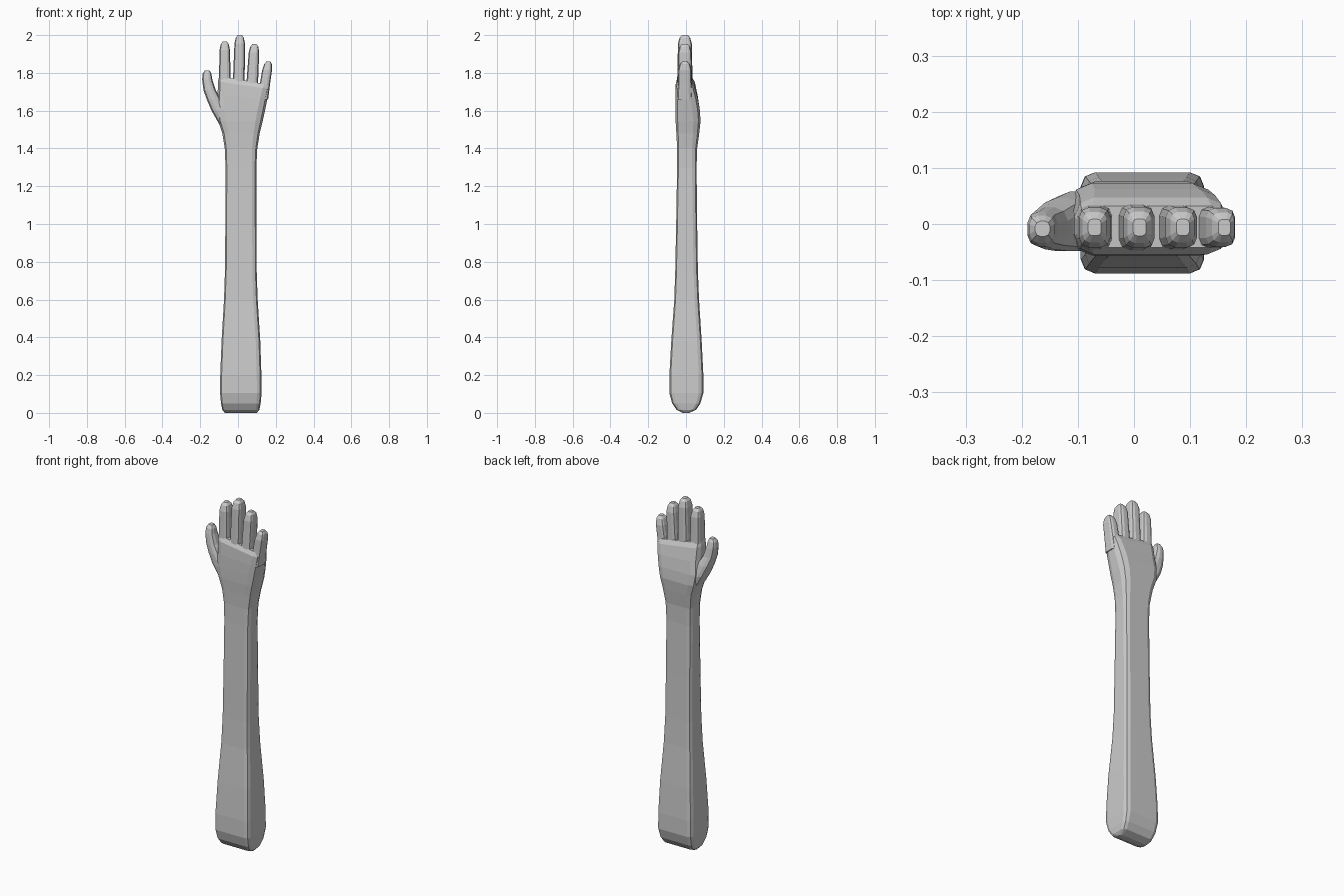
import bpy, bmesh, math

grey = bpy.data.materials.new("plain grey")
grey.diffuse_color = (0.6, 0.6, 0.6, 1)


def ring(xl, xr, yf, yb, zl, zr, c):
    """Rounded rectangle, its height sloping from the left to the right."""
    pts = []
    for sx, sy, start in ((1, -1, 270), (1, 1, 0), (-1, 1, 90), (-1, -1, 180)):
        cx = (xr - c) if sx > 0 else (xl + c)
        cy = (yb - c) if sy > 0 else (yf + c)
        for k in range(3):
            a = math.radians(start + 45 * k)
            x, y = cx + c * math.cos(a), cy + c * math.sin(a)
            pts.append((x, y, zl + (zr - zl) * (x - xl) / (xr - xl)))
    return pts


def loft(name, rings):
    """Skin a stack of rings into a closed solid."""
    bm = bmesh.new()
    loops = [[bm.verts.new(p) for p in ring(*r)] for r in rings]
    n = len(loops[0])
    for a, b in zip(loops, loops[1:]):
        for i in range(n):
            j = (i + 1) % n
            bm.faces.new((a[i], a[j], b[j], b[i]))
    bm.faces.new(loops[0][::-1])
    bm.faces.new(loops[-1])
    bmesh.ops.recalc_face_normals(bm, faces=bm.faces[:])
    me = bpy.data.meshes.new(name)
    bm.to_mesh(me)
    bm.free()
    me.materials.append(grey)
    ob = bpy.data.objects.new(name, me)
    bpy.context.collection.objects.link(ob)
    return ob


# Arm and palm: left, right, front, back, left height, right height, corner
arm = loft("arm_and_hand", [
    (-.070, .100, -.016, .016, .000, .000, .012),
    (-.083, .113, -.050, .053, .016, .016, .020),
    (-.090, .120, -.073, .076, .050, .050, .022),
    (-.095, .125, -.088, .092, .105, .105, .025),
    (-.094, .124, -.088, .092, .200, .200, .025),
    (-.087, .118, -.078, .083, .380, .380, .024),
    (-.074, .104, -.062, .069, .600, .600, .023),
    (-.069, .099, -.057, .063, .750, .750, .023),
    (-.067, .098, -.052, .059, 1.00, 1.00, .023),
    (-.066, .097, -.047, .056, 1.30, 1.30, .024),
    (-.070, .102, -.047, .059, 1.40, 1.40, .027),
    (-.083, .115, -.051, .070, 1.48, 1.48, .033),
    (-.105, .131, -.055, .077, 1.545, 1.545, .038),
    (-.115, .144, -.056, .073, 1.605, 1.605, .040),
    (-.108, .156, -.056, .062, 1.680, 1.665, .038),
    (-.106, .165, -.054, .047, 1.755, 1.715, .034),
    (-.100, .163, -.042, .032, 1.782, 1.738, .025),
])


def finger(name, base, tip, half, depth):
    """Straight tapering finger with a blunt rounded tip."""
    (x0, z0), (x1, z1) = base, tip
    rows = []
    for drop, s in ((None, 1.1), (.11, 1.0), (.045, .96), (.014, .74), (0, .40)):
        z = z0 if drop is None else z1 - drop
        x = x0 + (x1 - x0) * (z - z0) / (z1 - z0)
        w, d = half * s, depth * s
        rows.append((x - w, x + w, -.006 - d, -.006 + d, z, z, w * .62))
    return loft(name, rows)


digits = [
    finger("index_finger", (-.070, 1.71), (-.070, 1.965), .029, .037),
    finger("middle_finger", (.003, 1.71), (.010, 2.000), .029, .038),
    finger("ring_finger", (.072, 1.69), (.087, 1.952), .029, .037),
    finger("little_finger", (.130, 1.66), (.161, 1.860), .027, .036),
    # Thumb, curving outward from the heel of the hand
    loft("thumb", [
        (-.095, -.020, -.040, .058, 1.520, 1.520, .024),
        (-.140, -.060, -.048, .058, 1.600, 1.600, .026),
        (-.166, -.092, -.048, .046, 1.660, 1.660, .026),
        (-.183, -.118, -.045, .030, 1.710, 1.710, .024),
        (-.190, -.136, -.040, .022, 1.765, 1.765, .020),
        (-.187, -.141, -.034, .015, 1.795, 1.795, .016),
        (-.176, -.150, -.022, .005, 1.812, 1.812, .009),
    ]),
]

# Fuse the digits into the palm
for d in digits:
    mod = arm.modifiers.new(d.name, 'BOOLEAN')
    mod.operation = 'UNION'
    mod.solver = 'EXACT'
    mod.object = d
graph = bpy.context.evaluated_depsgraph_get()
fused = bpy.data.meshes.new_from_object(arm.evaluated_get(graph))
arm.modifiers.clear()
arm.data = fused
for d in digits:
    bpy.data.objects.remove(d)
